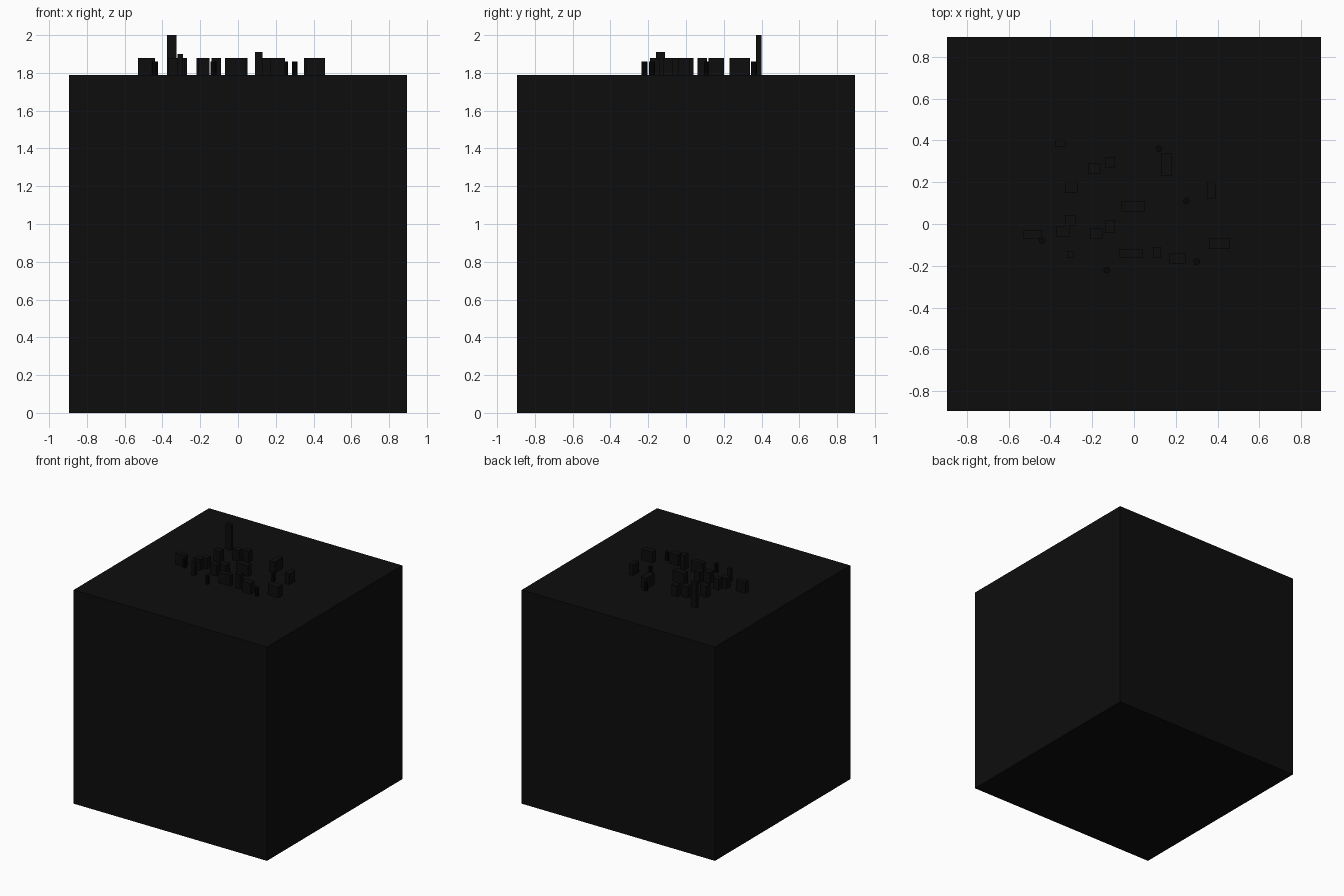
import bpy, math

def mat(name, v):
    m = bpy.data.materials.new(name)
    m.diffuse_color = (v, v, v, 1)
    return m

black = mat("near_black", 0.004)
dark = mat("pitch_black", 0.002)
TOP = 1.79

def box(name, x0, x1, y0, y1, z0, z1, m=black):
    bpy.ops.mesh.primitive_cube_add(size=1, location=((x0 + x1) / 2, (y0 + y1) / 2, (z0 + z1) / 2))
    o = bpy.context.object
    o.name = name
    o.scale = (x1 - x0, y1 - y0, z1 - z0)
    bpy.ops.object.transform_apply(location=False, rotation=False, scale=True)
    o.data.materials.append(m)
    return o

# main cube
box("cube_body", -0.895, 0.895, -0.895, 0.895, 0, TOP)

# tall post at the back
box("tall_post", -0.375, -0.325, 0.37, 0.40, TOP, 2.0)

# small upright blocks scattered over the top: x0, x1, y0, y1, top height
blocks = [
    (-0.53, -0.44, -0.07, -0.03, 1.88), (-0.37, -0.31, -0.06, -0.01, 1.88),
    (-0.33, -0.28, -0.01, 0.04, 1.88), (-0.33, -0.27, 0.15, 0.20, 1.88),
    (-0.22, -0.16, 0.24, 0.29, 1.88), (-0.14, -0.09, 0.27, 0.32, 1.88),
    (-0.21, -0.15, -0.07, -0.02, 1.88), (-0.14, -0.09, -0.04, 0.02, 1.88),
    (-0.06, 0.05, 0.06, 0.11, 1.88), (-0.07, 0.04, -0.16, -0.12, 1.88),
    (0.13, 0.18, 0.23, 0.34, 1.88), (0.17, 0.25, -0.19, -0.14, 1.88),
    (0.35, 0.39, 0.12, 0.20, 1.88), (0.36, 0.46, -0.12, -0.07, 1.88),
]
for x0, x1, y0, y1, h in blocks:
    box("small_block", x0, x1, y0, y1, TOP, h)

# mid-height post
box("mid_post", 0.09, 0.13, -0.16, -0.11, TOP, 1.91)
box("side_post", -0.32, -0.29, -0.16, -0.13, TOP, 1.90)

# little round pegs
for x, y in [(0.12, 0.36), (0.25, 0.11), (-0.44, -0.08), (-0.13, -0.22), (0.30, -0.18)]:
    bpy.ops.mesh.primitive_cylinder_add(vertices=10, radius=0.016, depth=0.07, location=(x, y, TOP + 0.035))
    bpy.context.object.name = "peg"
    bpy.context.object.data.materials.append(dark)
